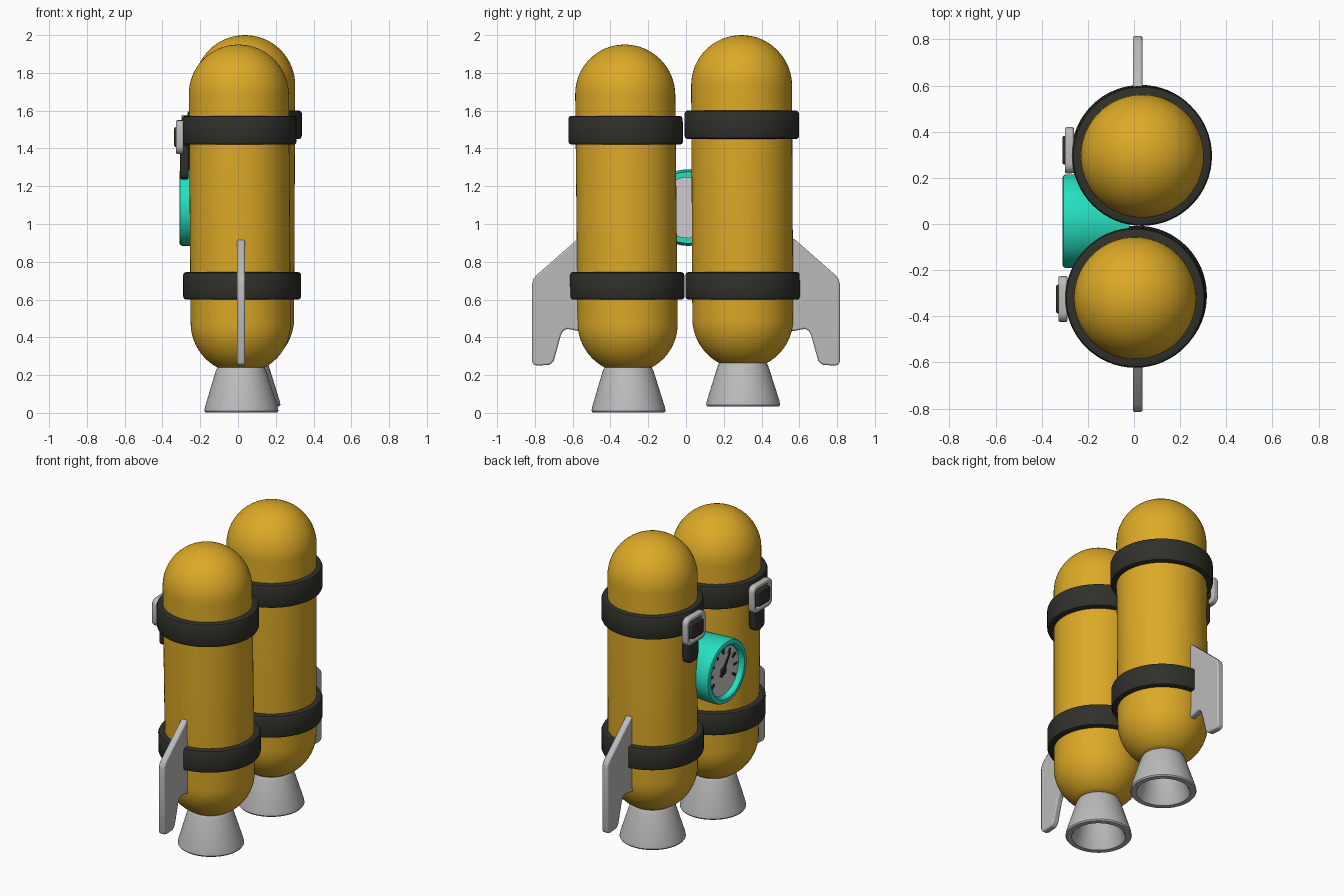
import bpy, bmesh, math
from mathutils import Vector

if "Cube" in bpy.data.objects:
    bpy.data.objects.remove(bpy.data.objects["Cube"])


def material(name, r, g, b):
    m = bpy.data.materials.new(name)
    m.diffuse_color = (r, g, b, 1)
    m.use_nodes = True
    m.node_tree.nodes["Principled BSDF"].inputs["Base Color"].default_value = m.diffuse_color
    return m


YELLOW = material("tank yellow", 0.72, 0.40, 0.02)
DARK = material("strap black", 0.03, 0.03, 0.024)
GREY = material("metal grey", 0.50, 0.50, 0.50)
TEAL = material("gauge teal", 0.018, 0.74, 0.52)
WHITE = material("dial grey", 0.62, 0.60, 0.62)


def loft(name, rings, mat, wrap=False, caps=True, bevel=0):
    """Skin a list of equal-length closed rings of points."""
    bm = bmesh.new()
    rows = [[bm.verts.new(p) for p in ring] for ring in rings]
    n = len(rows[0])
    pairs = list(zip(rows, rows[1:])) + ([(rows[-1], rows[0])] if wrap else [])
    for a, b in pairs:
        for i in range(n):
            j = (i + 1) % n
            bm.faces.new((a[i], a[j], b[j], b[i]))
    if caps and not wrap:
        bm.faces.new(rows[0])
        bm.faces.new(rows[-1])
    bmesh.ops.recalc_face_normals(bm, faces=bm.faces)
    me = bpy.data.meshes.new(name)
    bm.to_mesh(me)
    bm.free()
    ob = bpy.data.objects.new(name, me)
    bpy.context.collection.objects.link(ob)
    me.materials.append(mat)
    bpy.ops.object.select_all(action='DESELECT')
    ob.select_set(True)
    bpy.context.view_layer.objects.active = ob
    bpy.ops.object.shade_smooth_by_angle(angle=math.radians(35))
    if bevel:
        mod = ob.modifiers.new("rounded edges", 'BEVEL')
        mod.width, mod.segments = bevel, 2
        mod.limit_method = 'ANGLE'
    return ob


def circle(r, n=64):
    return [(r * math.cos(2 * math.pi * i / n), r * math.sin(2 * math.pi * i / n))
            for i in range(n)]


def rounded_rect(w, h, r, n=5):
    pts = []
    for k, (sx, sy) in enumerate([(1, 1), (-1, 1), (-1, -1), (1, -1)]):
        for i in range(n):
            a = math.pi / 2 * (k + i / (n - 1))
            pts.append((sx * (w / 2 - r) + r * math.cos(a),
                        sy * (h / 2 - r) + r * math.sin(a)))
    return pts


def plate(name, outline, x0, x1, mat, cy=0, cz=0, bevel=0):
    """Outline in the y-z plane, thickened along x."""
    rings = [[(x, cy + y, cz + z) for y, z in outline] for x in (x0, x1)]
    return loft(name, rings, mat, bevel=bevel)


def tank_assembly(tag, base, top, z_noz, z_low, z_top, r, band_z, buckle):
    """Tank, nozzle, straps and buckle around one slightly leaning axis."""
    def spin(name, prof, mat, **kw):
        rings = []
        for rad, z in prof:
            c = Vector(base).lerp(Vector(top), z / 2)
            rings.append([(c.x + x, c.y + y, z) for x, y in circle(rad)])
        return loft(name, rings, mat, **kw)

    # tank: cylinder with a domed top and a cut-off domed bottom
    lo, hi = z_low + 0.234, z_top - r
    start = math.acos(0.125 / r)
    prof = [(r * math.cos(a), lo - r * math.sin(a))
            for a in [start * (1 - i / 10) for i in range(11)]]
    prof += [(r * math.cos(a), hi + r * math.sin(a))
             for a in [math.radians(89) * i / 16 for i in range(17)]]
    spin(tag + "_tank", prof, YELLOW)

    # hollow flared nozzle
    spin(tag + "_nozzle", [(0.11, z_low + 0.02), (0.125, z_low),
                           (0.135, z_low - 0.02), (0.192, z_noz + 0.03),
                           (0.196, z_noz + 0.008), (0.19, z_noz),
                           (0.16, z_noz), (0.152, z_noz + 0.01),
                           (0.10, z_low - 0.03)], GREY)

    # straps
    for where, (z0, z1) in zip(("lower", "upper"), band_z):
        spin(f"{tag}_{where}_strap",
             [(r - 0.01, z0), (0.288, z0), (0.298, z0 + 0.004), (0.303, z0 + 0.015),
              (0.303, z1 - 0.015), (0.298, z1 - 0.004), (0.288, z1), (r - 0.01, z1)],
             DARK, wrap=True)

    # buckle frame, centre pad and hanging strap end
    bx, by, bz = buckle
    outer, inner = rounded_rect(0.20, 0.18, 0.04), rounded_rect(0.14, 0.12, 0.02)
    loft(tag + "_buckle",
         [[(x, by + y, bz + z) for y, z in o] for o, x in
          ((outer, bx + 0.02), (outer, bx - 0.02), (inner, bx - 0.02), (inner, bx + 0.02))],
         GREY, wrap=True, bevel=0.008)
    plate(tag + "_buckle_pad", rounded_rect(0.125, 0.105, 0.02), bx - 0.03, bx + 0.05,
          DARK, by, bz, 0.008)
    plate(tag + "_strap_end", rounded_rect(0.11, 0.27, 0.035), bx + 0.002, bx + 0.045,
          DARK, by, bz - 0.09, 0.008)


tank_assembly("front", (0.018, -0.304, 0), (0.002, -0.325, 2), 0.003, 0.24, 1.95, 0.265,
              [(0.60, 0.745), (1.42, 1.572)], (-0.308, -0.325, 1.46))
tank_assembly("rear", (0.028, 0.303, 0), (0.037, 0.293, 2), 0.035, 0.265, 2.0, 0.267,
              [(0.60, 0.745), (1.45, 1.60)], (-0.28, 0.32, 1.487))

# swept fins on the outer sides
fin = [(0.50, 0.96), (0.58, 0.915), (0.785, 0.735), (0.808, 0.71), (0.815, 0.68),
       (0.815, 0.275), (0.808, 0.256), (0.785, 0.25), (0.72, 0.255), (0.70, 0.275),
       (0.663, 0.41), (0.65, 0.435), (0.63, 0.445), (0.55, 0.43), (0.48, 0.43)]
for tag, s in (("front", -1), ("rear", 1)):
    plate(tag + "_fin", [(s * y, z) for y, z in fin], -0.005, 0.037, GREY, bevel=0.008)

# pressure gauge: teal tube with a recessed dial
GY, GZ = 0.012, 1.087


def gauge_ring(r, x):
    return [(x, GY + y, GZ + z) for y, z in circle(r, 48)]


loft("gauge_housing", [gauge_ring(r, x) for r, x in
                       ((0.19, -0.02), (0.203, -0.24), (0.203, -0.295), (0.198, -0.306),
                        (0.19, -0.31), (0.172, -0.31), (0.164, -0.304), (0.16, -0.295),
                        (0.16, -0.02))], TEAL, wrap=True)
plate("gauge_dial", circle(0.163, 48), -0.275, -0.255, WHITE, GY, GZ)


def dial_bar(name, ang, r0, r1, w0, w1):
    """Thin radial bar on the dial, angle measured from straight up."""
    d = Vector((-math.sin(ang), math.cos(ang)))
    n = Vector((d.y, -d.x))
    pts = [d * r0 + n * w0, d * r1 + n * w1, d * r1 - n * w1, d * r0 - n * w0]
    plate(name, [tuple(p) for p in pts], -0.282, -0.274, DARK, GY, GZ)


for i in range(9):
    dial_bar(f"dial_mark_{i + 1}", math.radians(-120 + 30 * i), 0.108, 0.142,
             0.006, 0.009 if i % 2 == 0 else 0.005)
dial_bar("dial_needle", math.radians(36), -0.04, 0.12, 0.013, 0.004)
plate("needle_hub", circle(0.024, 20), -0.286, -0.274, DARK, GY, GZ)
